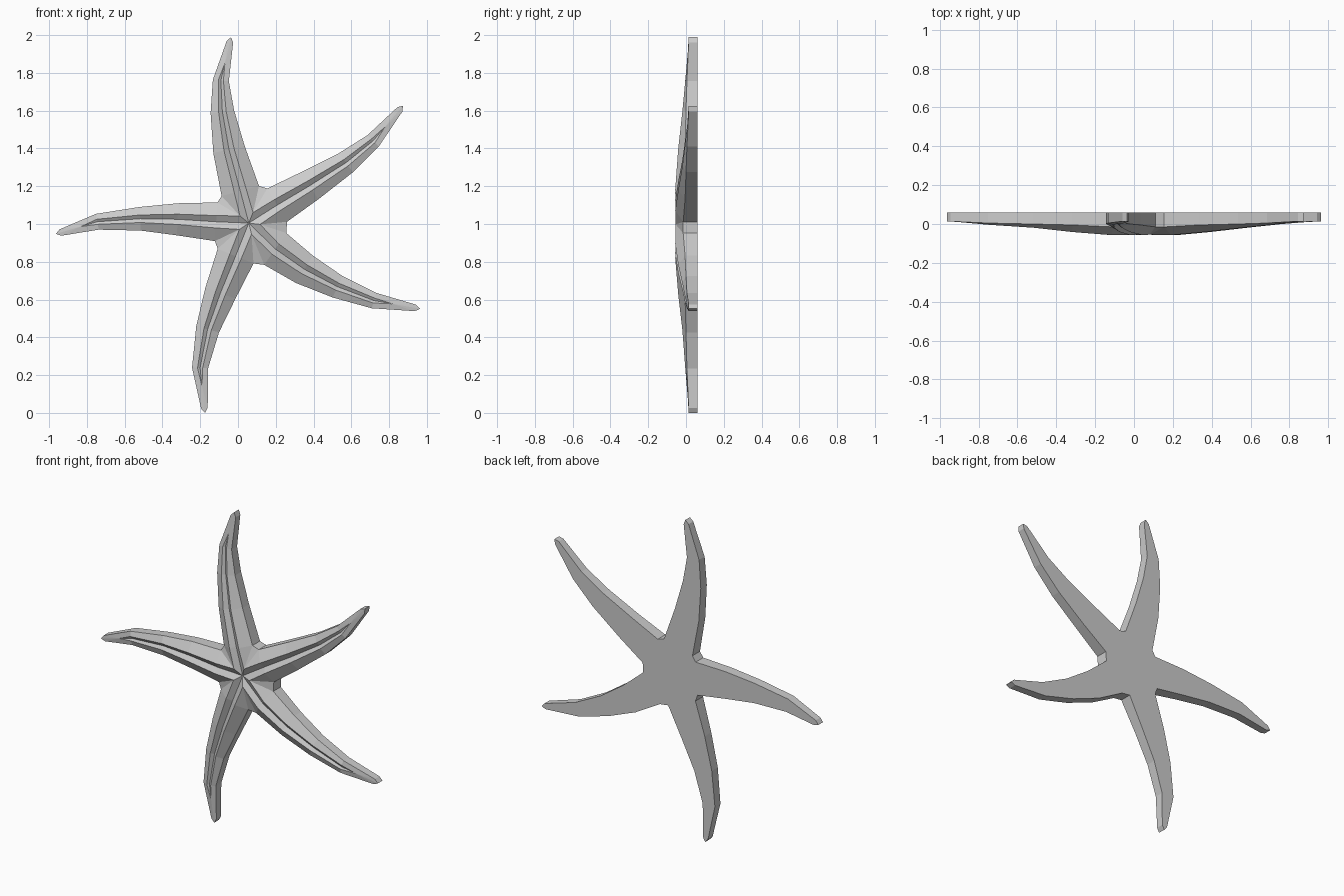
import bpy, bmesh
from mathutils import Vector

cube = bpy.data.objects.get("Cube")
if cube:
    bpy.data.objects.remove(cube)

# Arm centre lines as (x, z), listed counter-clockwise from the top arm
ARMS = [
    [(.01, 1.185), (-.05, 1.405), (-.085, 1.605), (-.093, 1.77), (-.045, 1.975)],
    [(-.118, 1.022), (-.322, 1.035), (-.52, 1.038), (-.747, 1.022), (-.942, .965)],
    [(-.015, .84), (-.095, .645), (-.163, .453), (-.203, .248), (-.18, .035)],
    [(.195, .878), (.35, .77), (.525, .678), (.717, .605), (.937, .566)],
    [(.205, 1.11), (.378, 1.213), (.57, 1.335), (.713, 1.45), (.855, 1.617)],
]
# Shared cross-section sizes from arm root to bend, then tip
WIDTH = [.205, .17, .125, .085, .035]
RIM_Y = [-.015, -.005, 0, .005, .014]
RIDGE_Y = [-.057, -.041, -.019, -.004]
VALLEY_Y = [-.035, -.02, -.004, .003]
RIDGE_OFFSET = .16
BACK_Y = .06
CENTRE = Vector((.055, 1.015))

bm = bmesh.new()


def vert(p, y):
    return bm.verts.new((p.x, y, p.y))


def face(*verts):
    bm.faces.new(verts)


def strip(a, b):
    """Quads between two rows of vertices."""
    for i in range(len(a) - 1):
        face(a[i], a[i + 1], b[i + 1], b[i])


def build_arm(points):
    """Grooved arm; returns its rows and its rim from right root to left root."""
    spine = [Vector(p) for p in points]
    rows = []
    for i, p in enumerate(spine):
        before = (p - spine[i - 1]).normalized() if i else Vector((0, 0))
        after = (spine[i + 1] - p).normalized() if i < len(spine) - 1 else Vector((0, 0))
        along = (before + after).normalized()
        side = Vector((-along.y, along.x)) * WIDTH[i]
        left, right = vert(p + side / 2, RIM_Y[i]), vert(p - side / 2, RIM_Y[i])
        if i < len(RIDGE_Y):
            rows.append([left,
                         vert(p + side * RIDGE_OFFSET, RIDGE_Y[i]),
                         vert(p, VALLEY_Y[i]),
                         vert(p - side * RIDGE_OFFSET, RIDGE_Y[i]),
                         right])
        else:
            rows.append([left, right])
    for a, b in zip(rows, rows[1:-1]):
        strip(a, b)

    # Pointed tip where the groove runs out
    point = vert(spine[-1] + along * .025, RIM_Y[-1])
    end = vert(spine[-2].lerp(spine[-1], .45), .006)
    l, ridge_l, valley, ridge_r, r = rows[-2]
    tip_l, tip_r = rows[-1]
    face(l, ridge_l, end, tip_l)
    face(ridge_l, valley, end)
    face(valley, ridge_r, end)
    face(ridge_r, r, tip_r, end)
    face(end, tip_r, point)
    face(end, point, tip_l)
    rim = [row[-1] for row in rows] + [point] + [row[0] for row in reversed(rows)]
    return rows, rim


arms = [build_arm(points) for points in ARMS]

# Raised disc: a crest point in every gap around a sunken centre
hub = vert(CENTRE, -.035)
crests = []
for i, (rows, _) in enumerate(arms):
    root, following = rows[0], arms[(i + 1) % len(arms)][0][0]
    gap = (root[0].co + following[-1].co) / 2
    direction = (Vector((gap.x, gap.z)) - CENTRE).normalized()
    crest = vert(CENTRE + direction * .06, -.055)
    crests.append(crest)
    face(root[0], root[1], crest)
    face(root[0], crest, following[-1])
    face(following[-1], crest, following[-2])
for i, (rows, _) in enumerate(arms):
    _, ridge_l, valley, ridge_r, _ = rows[0]
    face(hub, crests[i], ridge_l, valley)
    face(hub, valley, ridge_r, crests[i - 1])

# Side walls and flat back
rim = [v for _, arm_rim in arms for v in arm_rim]
back = [bm.verts.new((v.co.x, BACK_Y, v.co.z)) for v in rim]
strip(rim + rim[:1], back + back[:1])
face(*back)
bmesh.ops.recalc_face_normals(bm, faces=bm.faces)

# Fit to the ground and centre
low, high = (Vector([f(v.co[k] for v in bm.verts) for k in range(3)]) for f in (min, max))
bmesh.ops.translate(bm, verts=bm.verts, vec=(-(low.x + high.x) / 2, 0, -low.z))

mesh = bpy.data.meshes.new("starfish_body")
bm.to_mesh(mesh)
bm.free()
body = bpy.data.objects.new("starfish_body", mesh)
bpy.context.collection.objects.link(body)

grey = bpy.data.materials.new("light_grey")
grey.use_nodes = True
colour = (.6, .6, .6, 1)
grey.diffuse_color = colour
grey.node_tree.nodes["Principled BSDF"].inputs["Base Color"].default_value = colour
mesh.materials.append(grey)
